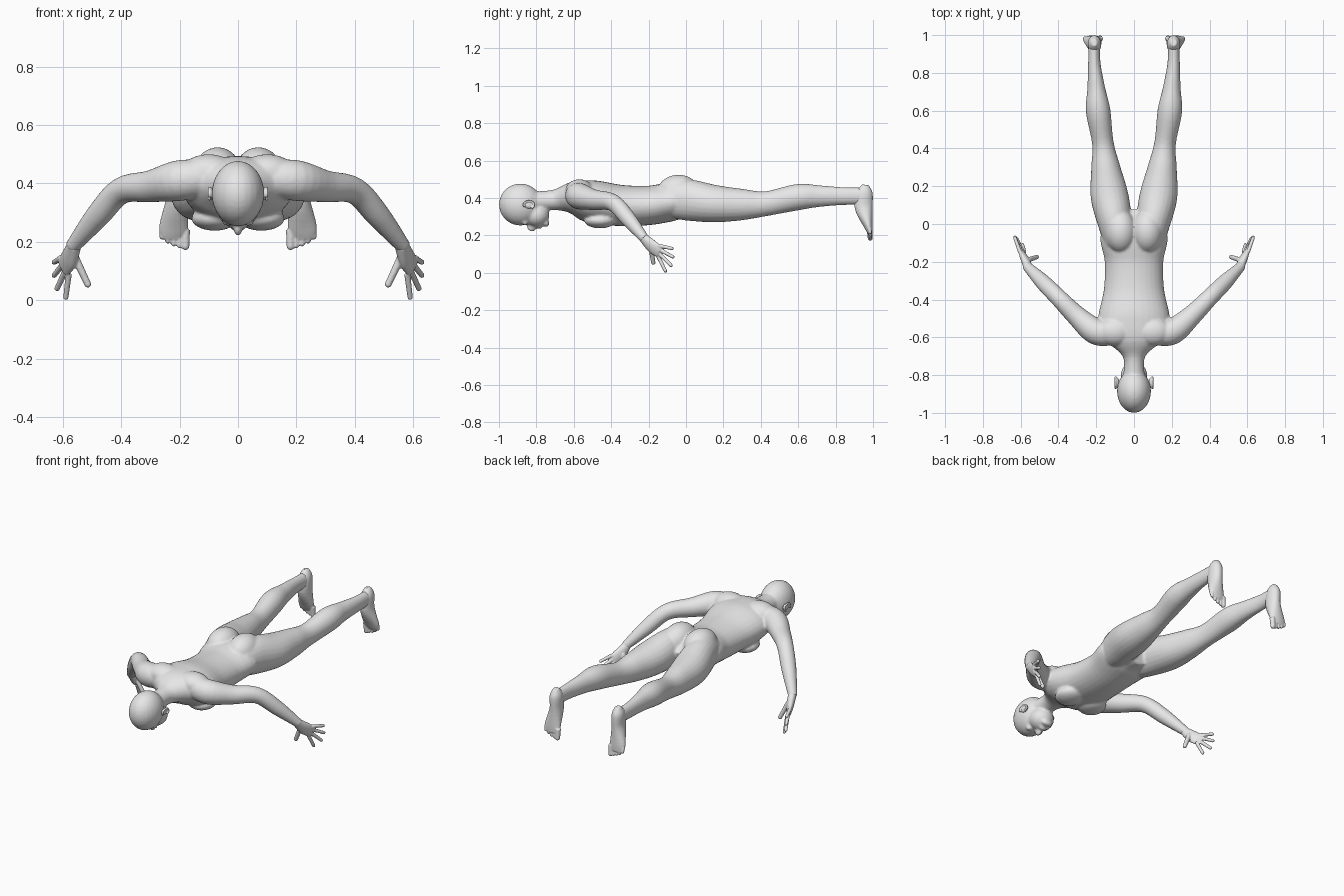
import bpy
import bmesh
import math
from mathutils import Vector, Matrix

cube = bpy.data.objects.get("Cube")
if cube:
    bpy.data.objects.remove(cube, do_unlink=True)

SKIN = (0.8, 0.8, 0.8, 1)
skin_grey = bpy.data.materials.new("plain_grey")
skin_grey.use_nodes = True
skin_grey.diffuse_color = SKIN
skin_grey.node_tree.nodes["Principled BSDF"].inputs["Base Color"].default_value = SKIN

RIGHTWARD = Vector((1, 0, 0))
BACKWARD = Vector((0, 1, 0))
UPWARD = Vector((0, 0, 1))


def smooth_path(stations, steps):
    """Interpolate (x, y, z, side radius, up radius); a lone radius serves for both."""
    points = [Vector((*station[:4], station[-1])) for station in stations]
    path = []
    for index, (start, end) in enumerate(zip(points, points[1:])):
        before = points[max(index - 1, 0)]
        after = points[min(index + 2, len(points) - 1)]
        leave, arrive = (end - before) / 2, (after - start) / 2
        for step in range(steps):
            t = step / steps
            ease = t * t * (3 - 2 * t)
            path.append(start.lerp(end, ease)
                        + leave * (t * (1 - t) ** 2) - arrive * (t * t * (1 - t)))
    return path + points[-1:]


def loft(bm, stations, side=1, up=UPWARD, sides=24, steps=5):
    """Closed tube of elliptical sections along a path; side -1 mirrors it."""
    path = smooth_path(stations, steps)
    centres = [Vector(point[:3]) for point in path]
    rings = []
    for index, point in enumerate(path):
        ahead = centres[min(index + 1, len(path) - 1)]
        behind = centres[max(index - 1, 0)]
        tangent = (ahead - behind).normalized()
        across = tangent.cross(up).normalized()
        rise = across.cross(tangent)
        ring = []
        for corner in range(sides):
            angle = math.tau * corner / sides
            place = (centres[index] + across * math.cos(angle) * point[3]
                     + rise * math.sin(angle) * point[4])
            place.x *= side
            ring.append(bm.verts.new(place))
        rings.append(ring)
    for lower, upper in zip(rings, rings[1:]):
        for corner in range(sides):
            following = (corner + 1) % sides
            bm.faces.new((lower[corner], lower[following], upper[following], upper[corner]))
    bm.faces.new(rings[0][::-1])
    bm.faces.new(rings[-1])


def ball(bm, centre, radii, side=1):
    x, y, z = centre
    place = Matrix.Translation((x * side, y, z)) @ Matrix.Diagonal((*radii, 1))
    bmesh.ops.create_uvsphere(bm, u_segments=24, v_segments=16, radius=1, matrix=place)


def digit(bm, root, tip, radius, side):
    """Finger or toe: a slightly tapered tube with a rounded tip."""
    end = radius * 0.85
    loft(bm, [(*root, radius), (*tip, end)], side, up=BACKWARD, sides=12)
    ball(bm, tip, (end, end, end), side)


def finish(name, bm, voxel, rounds):
    """Fuse the overlapping volumes into one smooth skin."""
    bmesh.ops.recalc_face_normals(bm, faces=bm.faces)
    mesh = bpy.data.meshes.new(name)
    bm.to_mesh(mesh)
    bm.free()
    mesh.materials.append(skin_grey)
    mesh.shade_smooth()
    part = bpy.data.objects.new(name, mesh)
    bpy.context.collection.objects.link(part)
    fuse = part.modifiers.new("fuse", 'REMESH')
    fuse.mode = 'VOXEL'
    fuse.voxel_size = voxel
    fuse.use_smooth_shade = True
    soften = part.modifiers.new("soften", 'SMOOTH')
    soften.factor = 0.5
    soften.iterations = rounds


# Neck and trunk, from the skull to the crotch
TRUNK = [(0, -.82, .38, .06, .055), (0, -.7, .39, .06, .055), (0, -.6, .4, .17, .09),
         (0, -.5, .38, .19, .115), (0, -.35, .36, .16, .11), (0, -.2, .36, .155, .105),
         (0, -.05, .38, .175, .1), (0, .06, .35, .06, .06)]
# Leg, from the hip to the heel
LEG = [(.09, -.1, .385, .07, .09), (.1, 0, .39, .09, .11), (.13, .15, .37, .1, .1),
       (.15, .3, .365, .077, .084), (.165, .43, .37, .057, .066), (.19, .6, .405, .065, .07),
       (.2, .72, .41, .047, .057), (.21, .85, .41, .033, .047), (.21, .96, .41, .03, .045)]
# Arm, from the shoulder to the wrist
ARM = [(.1, -.58, .42, .06), (.2, -.57, .41, .07), (.3, -.49, .39, .055),
       (.4, -.39, .375, .046), (.48, -.31, .29, .042), (.57, -.22, .18, .025)]

body = bmesh.new()
loft(body, TRUNK, sides=32)
ball(body, (0, -.885, .365), (.09, .115, .112))     # skull
ball(body, (0, -.8, .31), (.07, .07, .065))         # jaw
ball(body, (0, -.825, .245), (.015, .025, .025))    # nose
ball(body, (0, -.785, .25), (.026, .015, .016))     # lips
ball(body, (0, -.75, .265), (.035, .02, .02))       # chin
for side in (1, -1):
    loft(body, LEG, side)
    loft(body, ARM, side)
    ball(body, (.07, -.04, .43), (.085, .115, .094), side)     # buttock
    ball(body, (.08, -.46, .28), (.08, .085, .042), side)      # chest muscle
    ball(body, (.1, -.57, .44), (.095, .075, .06), side)       # shoulder blade
    ball(body, (.035, -.86, .27), (.02, .016, .016), side)     # eye
finish("body", body, voxel=.007, rounds=5)

# Hand: the knuckles lie in a row from the first finger to the little one
PALM = [(.56, -.23, .19, .024, .025), (.58, -.18, .14, .02, .037), (.6, -.14, .11, .01, .034)]
PALM_SPREAD = Vector((.4, .3, .85))
FIRST_KNUCKLE = Vector((.58, -.15, .09))
LAST_KNUCKLE = Vector((.605, -.145, .145))
FINGERTIPS = [(.59, -.11, .01), (.62, -.08, .04), (.63, -.07, .085), (.63, -.075, .13)]

# Foot: the heel is up, the toes point down and the sole faces back
FOOT = [(.21, .96, .47, .016, .018), (.21, .955, .43, .034, .043), (.21, .95, .35, .036, .048),
        (.22, .975, .25, .05, .024), (.22, .985, .21, .04, .012)]

for label, side in (("left", 1), ("right", -1)):
    hand = bmesh.new()
    loft(hand, PALM, side, up=PALM_SPREAD)
    for index, tip in enumerate(FINGERTIPS):
        knuckle = FIRST_KNUCKLE.lerp(LAST_KNUCKLE, index / 3)
        digit(hand, knuckle, tip, .011, side)
    digit(hand, (.56, -.19, .15), (.515, -.175, .055), .014, side)    # thumb
    finish(label + "_hand", hand, voxel=.004, rounds=2)

    foot = bmesh.new()
    loft(foot, FOOT, side, up=BACKWARD)
    for toe in range(5):
        x = .18 + .02 * toe
        radius = .011 if toe else .016
        digit(foot, (x, .98, .24), (x, .985, .185 + .002 * toe * toe), radius, side)
    finish(label + "_foot", foot, voxel=.004, rounds=2)

    # Ear: a thin shell with a raised, open rim
    ear = bmesh.new()
    ball(ear, (.088, -.84, .363), (.01, .027, .019), side)
    rim = []
    for step in range(10):
        angle = math.radians(30 * step - 60)
        rim.append((.097, -.84 + .028 * math.cos(angle), .363 + .02 * math.sin(angle), .006))
    loft(ear, rim, side, up=RIGHTWARD, sides=10, steps=2)
    finish(label + "_ear", ear, voxel=.003, rounds=2)
